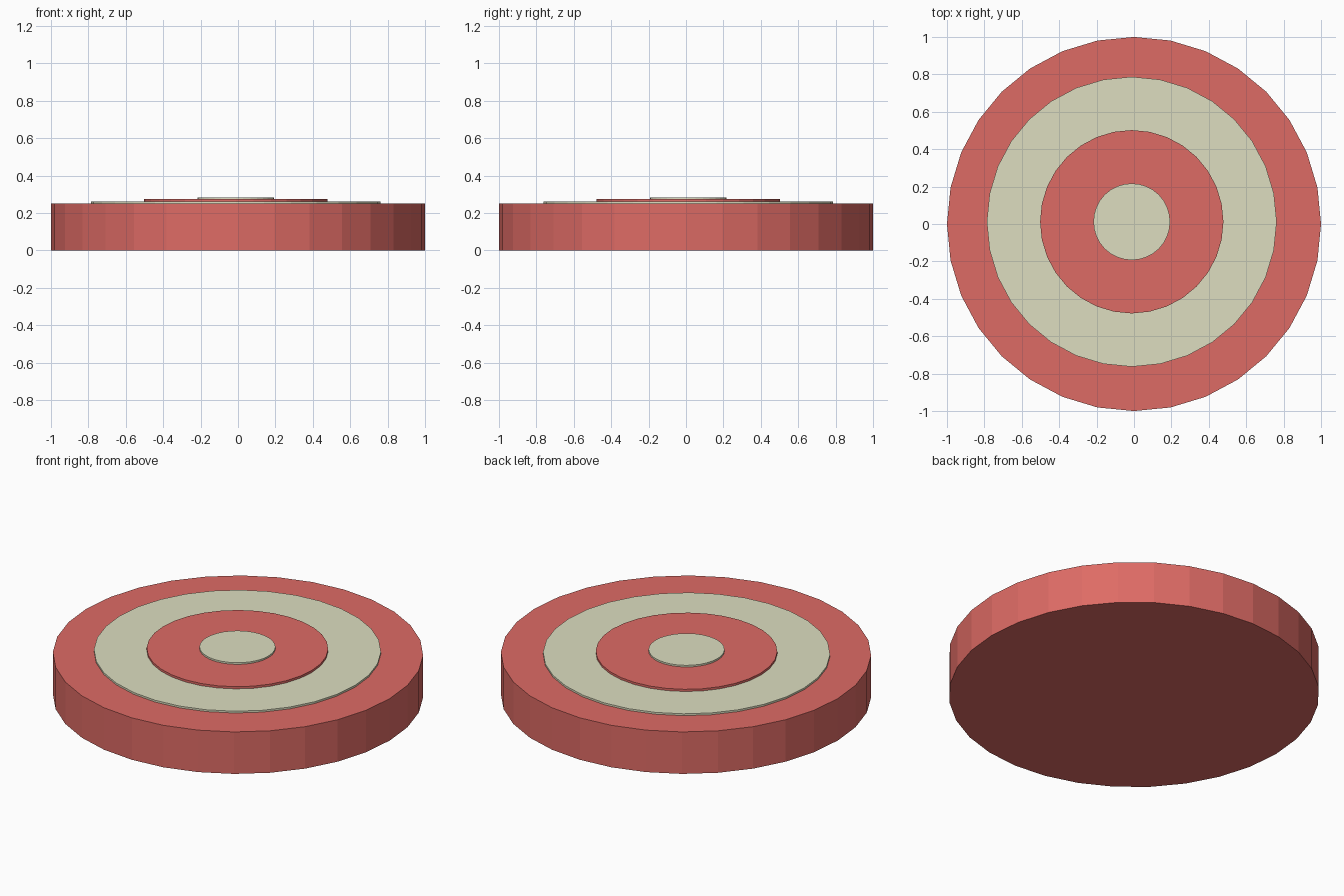
import bpy

cube = bpy.data.objects.get("Cube")
if cube:
    bpy.data.objects.remove(cube, do_unlink=True)


def make_material(name, rgb):
    mat = bpy.data.materials.new(name)
    mat.use_nodes = True
    color = (*rgb, 1.0)
    mat.diffuse_color = color
    mat.node_tree.nodes["Principled BSDF"].inputs["Base Color"].default_value = color
    return mat


def make_disc(name, radius, bottom, top, centre, mat):
    bpy.ops.mesh.primitive_cylinder_add(
        vertices=32, radius=radius, depth=top - bottom,
        location=(*centre, (bottom + top) / 2))
    disc = bpy.context.object
    disc.name = name
    disc.data.materials.append(mat)
    return disc


red = make_material("soft red", (0.73, 0.147, 0.13))
cream = make_material("pale cream", (0.723, 0.73, 0.53))

# Thick base
BASE_TOP = 0.25
make_disc("base", 1.0, 0.0, BASE_TOP, (0, 0), red)

# Thin stacked target rings, set slightly off centre
OFFSET = (-0.012, 0.012)
rings = [
    ("outer_ring", 0.775, 0.261, cream),
    ("middle_ring", 0.49, 0.274, red),
    ("bullseye", 0.205, 0.284, cream),
]
bottom = BASE_TOP
for name, radius, top, mat in rings:
    make_disc(name, radius, bottom, top, OFFSET, mat)
    bottom = top
